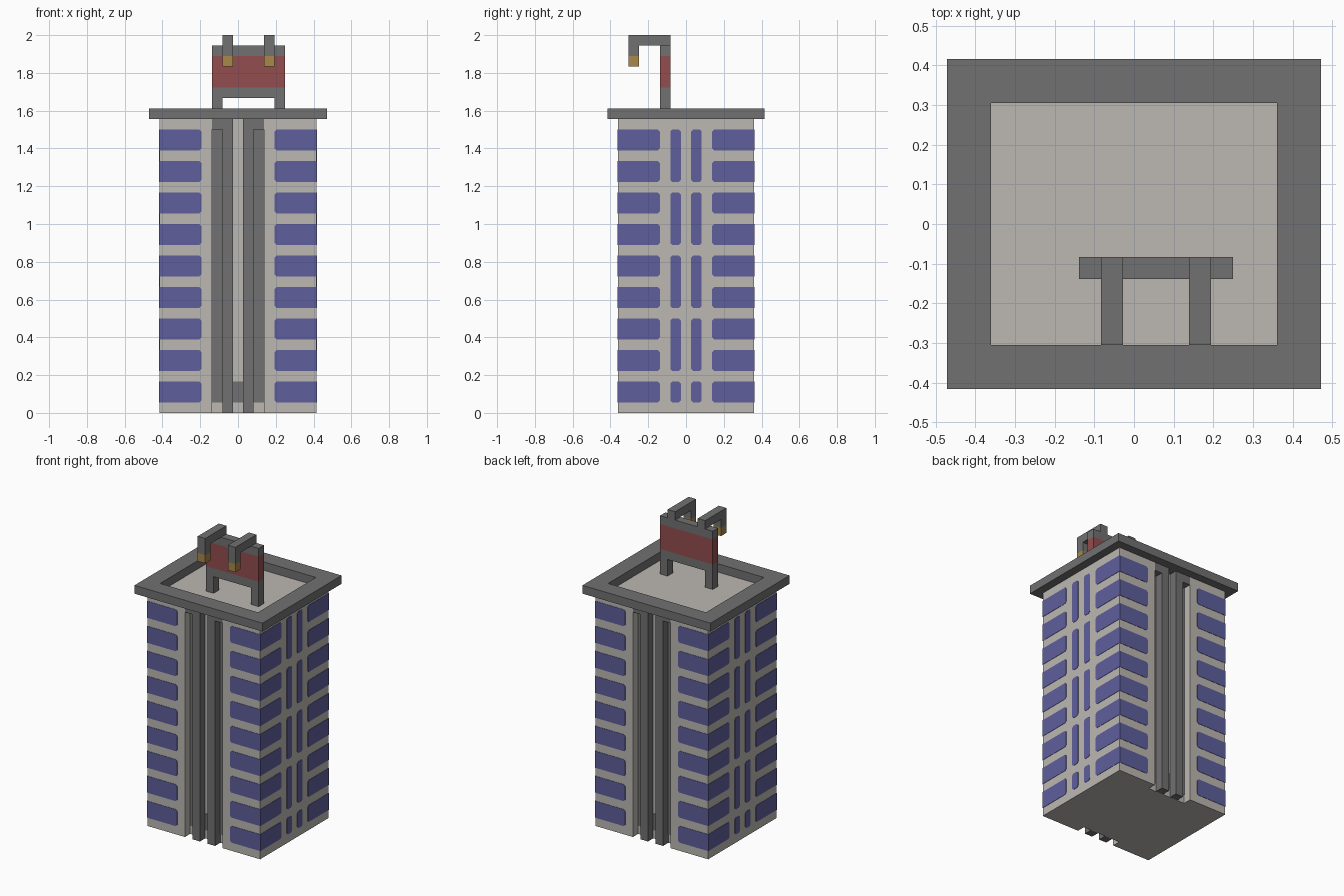
import bpy
import bmesh
from mathutils import Vector

cube = bpy.data.objects.get("Cube")
if cube:
    bpy.data.objects.remove(cube, do_unlink=True)

U = 2 / 36          # one building block
SKIN = 0.04         # painted plate thickness, in blocks


def material(name, rgb):
    m = bpy.data.materials.new(name)
    m.use_nodes = True
    m.diffuse_color = (*rgb, 1)
    m.node_tree.nodes["Principled BSDF"].inputs["Base Color"].default_value = (*rgb, 1)
    return m


CONCRETE = material("pale_concrete", (0.503, 0.479, 0.445))
GREY = material("dark_grey", (0.165, 0.165, 0.165))
BLUE = material("window_blue", (0.112, 0.114, 0.332))
RED = material("sign_red", (0.29, 0.075, 0.075))
GOLD = material("lamp_gold", (0.392, 0.246, 0.068))


def prism(bm, outline, axis, lo, hi):
    """Extrude a 2D outline along an axis; the outline uses the other two axes in order."""
    def point(p, d):
        c = list(p)
        c.insert("xyz".index(axis), d)
        return Vector(c) * U
    low = [bm.verts.new(point(p, lo)) for p in outline]
    high = [bm.verts.new(point(p, hi)) for p in outline]
    bm.faces.new(low)
    bm.faces.new(high)
    for i in range(len(low)):
        j = (i + 1) % len(low)
        bm.faces.new((low[i], low[j], high[j], high[i]))


def rect(a0, b0, a1, b1):
    return [(a0, b0), (a1, b0), (a1, b1), (a0, b1)]


def finish(name, bm, mat):
    bmesh.ops.recalc_face_normals(bm, faces=bm.faces)
    mesh = bpy.data.meshes.new(name)
    bm.to_mesh(mesh)
    bm.free()
    mesh.materials.append(mat)
    obj = bpy.data.objects.new(name, mesh)
    bpy.context.collection.objects.link(obj)
    return obj


def part(name, mat, outline, axis, lo, hi):
    bm = bmesh.new()
    prism(bm, outline, axis, lo, hi)
    return finish(name, bm, mat)


def box(name, mat, x0, x1, y0, y1, z0, z1):
    return part(name, mat, rect(x0, y0, x1, y1), "z", z0, z1)


def window(a0, b0, a1, b1, cut_low, cut_high, c=0.2):
    """Window outline with clipped corners on the chosen ends."""
    low = [(a0, b1 - c), (a0 + c, b1)] if cut_low else [(a0, b1)]
    low_bottom = [(a0 + c, b0), (a0, b0 + c)] if cut_low else [(a0, b0)]
    high = [(a1 - c, b1), (a1, b1 - c)] if cut_high else [(a1, b1)]
    high_bottom = [(a1, b0 + c), (a1 - c, b0)] if cut_high else [(a1, b0)]
    return low + high + high_bottom + low_bottom


# Tower body with a shallow recess in the front and back
W, D, H = 7.5, 6.5, 28
half = [(-W, -D), (-2.5, -D), (-2.5, 1 - D), (2.5, 1 - D), (2.5, -D), (W, -D)]
plan = half + [(-x, -y) for x, y in half]
part("tower_body", CONCRETE, plan, "z", 0, H)

# Recess trim: pillars with a short lintel, grey backing strips and door panel
for side, s in (("front", -1), ("back", 1)):
    y0, y1 = sorted((s * (D - 1), s * D))
    p0, p1 = sorted((s * (D - 1), s * (D - 1 + SKIN)))
    for hand, m in (("right", -1), ("left", 1)):
        hook = [(0.5, 0), (1.5, 0), (1.5, H - 1), (2.5, H - 1), (2.5, H), (0.5, H)]
        part(f"{side}_{hand}_pillar", GREY, [(m * x, z) for x, z in hook], "y", y0, y1)
        x0, x1 = sorted((m * 1.5, m * 2.5))
        box(f"{side}_{hand}_backing", GREY, x0, x1, p0, p1, 1, H - 1)
    box(f"{side}_door", GREY, -0.5, 0.5, p0, p1, 1, 3)

# Wide windows that wrap the corners, nine floors
floors = [(z, z + 2) for z in range(1, 27, 3)]
for name, axis, face, inner, outer in (("front_back_windows", "y", D, 3.5, W),
                                       ("side_windows", "x", W, 2.5, D)):
    bm = bmesh.new()
    for s in (-1, 1):
        lo, hi = sorted((s * (face - SKIN), s * (face + SKIN)))
        for z0, z1 in floors:
            prism(bm, window(inner, z0, outer, z1, True, False), axis, lo, hi)
            prism(bm, window(-outer, z0, -inner, z1, False, True), axis, lo, hi)
    finish(name, bm, BLUE)

# Paired slit windows in the middle of both sides
bm = bmesh.new()
slits = [(1, 3)] + [(z, z + 5) for z in range(4, 23, 6)]
for s in (-1, 1):
    lo, hi = sorted((s * (W - SKIN), s * (W + SKIN)))
    for z0, z1 in slits:
        for y in (-1.5, 0.5):
            prism(bm, window(y, z0, y + 1, z1, True, True), "x", lo, hi)
finish("slit_windows", bm, BLUE)

# Overhanging roof rim: a ring cut from a frame of four bars
bm = bmesh.new()
outer = [bm.verts.new(Vector((x, y, H)) * U) for x, y in rect(-8.5, -7.5, 8.5, 7.5)]
inner = [bm.verts.new(Vector((x, y, H)) * U) for x, y in rect(-6.5, -5.5, 6.5, 5.5)]
for i in range(4):
    j = (i + 1) % 4
    bm.faces.new((outer[i], outer[j], inner[j], inner[i]))
raised = bmesh.ops.extrude_face_region(bm, geom=bm.faces[:], use_keep_orig=True)["geom"]
bmesh.ops.translate(bm, vec=(0, 0, U), verts=[v for v in raised if isinstance(v, bmesh.types.BMVert)])
finish("roof_rim", bm, GREY)

# Rooftop billboard: legs, beams and red panel
Y0, Y1 = -2.5, -1.5
legged = [(-2.5, 28), (-1.5, 28), (-1.5, 30), (3.5, 30), (3.5, 28), (4.5, 28), (4.5, 31), (-2.5, 31)]
part("sign_stand", GREY, legged, "y", Y0, Y1)
box("sign_panel", RED, -2.5, 4.5, Y0, Y1, 31, 34)
box("sign_top_beam", GREY, -2.5, 4.5, Y0, Y1, 34, 35)

# Hooked arms with lamps
arm = [(Y1, 35), (Y1, 36), (-5.5, 36), (-5.5, 34), (-4.5, 34), (-4.5, 35)]
for hand, x in (("right", -1.5), ("left", 2.5)):
    part(f"{hand}_lamp_arm", GREY, arm, "x", x, x + 1)
    box(f"{hand}_lamp", GOLD, x, x + 1, -5.5, -4.5, 33, 34)
